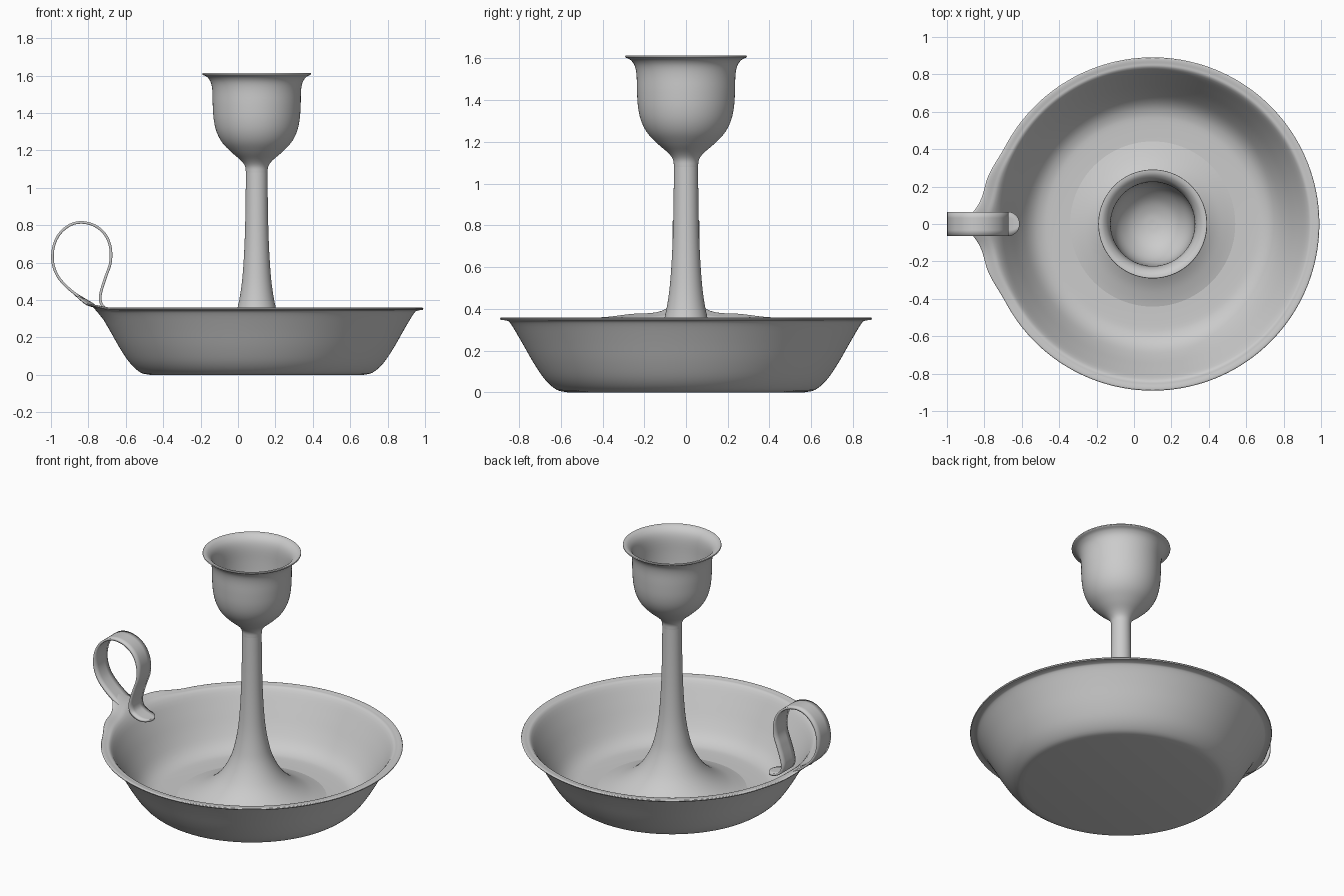
import bpy, bmesh, math
from mathutils import Vector

if "Cube" in bpy.data.objects:
    bpy.data.objects.remove(bpy.data.objects["Cube"])

CX = 0.10  # axis of the dish, stem and cup


def smooth_path(pts, steps=4):
    """Catmull-Rom curve through the given 2D points."""
    p = [Vector(q) for q in pts]
    p = [2 * p[0] - p[1]] + p + [2 * p[-1] - p[-2]]
    out = []
    for i in range(1, len(p) - 2):
        a, b, c, d = p[i - 1:i + 3]
        for s in range(steps):
            t = s / steps
            out.append(0.5 * (2 * b + (c - a) * t + (2 * a - 5 * b + 4 * c - d) * t * t
                              + (3 * b - a - 3 * c + d) * t ** 3))
    return out + [p[-2]]


def finish(name, bm, angle=50):
    bmesh.ops.recalc_face_normals(bm, faces=bm.faces)
    me = bpy.data.meshes.new(name)
    bm.to_mesh(me)
    bm.free()
    ob = bpy.data.objects.new(name, me)
    bpy.context.collection.objects.link(ob)
    bpy.ops.object.select_all(action='DESELECT')
    bpy.context.view_layer.objects.active = ob
    ob.select_set(True)
    bpy.ops.object.shade_smooth_by_angle(angle=math.radians(angle))
    return ob


def lathe(profile, seg):
    """Revolve an (r, z) profile about the vertical axis at CX."""
    bm = bmesh.new()
    vs = [bm.verts.new((CX - r, 0, z)) for r, z in profile]
    es = [bm.edges.new(e) for e in zip(vs, vs[1:])]
    bmesh.ops.spin(bm, geom=vs + es, cent=(CX, 0, 0), axis=(0, 0, 1),
                   angle=2 * math.pi, steps=seg, use_duplicate=False)
    bmesh.ops.remove_doubles(bm, verts=bm.verts, dist=1e-5)
    return bm


# Dish: flat base, sloping wall, small flat lip
outer = smooth_path([(0.57, 0), (0.62, 0.012), (0.675, 0.06), (0.73, 0.14), (0.79, 0.245),
                     (0.84, 0.328), (0.86, 0.343), (0.888, 0.347)])
inner = smooth_path([(0.891, 0.353), (0.885, 0.359), (0.86, 0.356), (0.83, 0.343), (0.775, 0.25),
                     (0.715, 0.145), (0.66, 0.07), (0.6, 0.032), (0.52, 0.022), (0.3, 0.02)])
dish = lathe([(0, 0)] + outer + inner + [(0, 0.02)], 192)

# Pull the lip outward and upward into the root of the handle
for v in dish.verts:
    r = math.hypot(v.co.x - CX, v.co.y)
    if v.co.x < 0 and r > 0.82:
        t = (r - 0.82) / 0.07
        y = abs(v.co.y)
        s = min(max((0.42 - y) / 0.2, 0), 1)
        s = s * s * (3 - 2 * s)
        g = math.exp(-(y / 0.09) ** 2)
        v.co.x -= t * (0.028 * s + 0.07 * g)
        v.co.z += t * (0.02 * s + 0.07 * g)
finish("dish", dish)

# Stem: wide flare rising out of the dish floor
stem = smooth_path([(0.46, 0.016), (0.40, 0.032), (0.33, 0.058), (0.26, 0.1), (0.2, 0.155),
                    (0.155, 0.22), (0.122, 0.29), (0.102, 0.36), (0.085, 0.45), (0.074, 0.55),
                    (0.065, 0.7), (0.06, 0.88), (0.058, 1.09), (0.06, 1.13)])
finish("stem", lathe(stem, 96))

# Candle cup: bell outside, flared rim, round hollow
cup = smooth_path([(0.058, 1.08), (0.062, 1.115), (0.085, 1.147), (0.135, 1.19), (0.183, 1.24),
                   (0.213, 1.295), (0.229, 1.36), (0.235, 1.44), (0.237, 1.52), (0.246, 1.565),
                   (0.265, 1.592), (0.288, 1.604), (0.291, 1.610), (0.286, 1.614),
                   (0.262, 1.606), (0.238, 1.578), (0.226, 1.53), (0.223, 1.44), (0.217, 1.36),
                   (0.2, 1.3), (0.168, 1.25), (0.12, 1.207), (0.06, 1.182), (0, 1.175)])
finish("candle_cup", lathe(cup, 96))

# Handle: a looped flat strip with a rounded tip inside the dish
path = smooth_path([(-0.80, 0.382), (-0.86, 0.425), (-0.92, 0.475), (-0.965, 0.53), (-0.99, 0.6),
                    (-0.987, 0.68), (-0.957, 0.75), (-0.9, 0.80), (-0.835, 0.815), (-0.765, 0.797),
                    (-0.71, 0.75), (-0.682, 0.68), (-0.682, 0.6), (-0.705, 0.53), (-0.728, 0.46),
                    (-0.737, 0.41), (-0.725, 0.37), (-0.69, 0.347), (-0.65, 0.337),
                    (-0.612, 0.334)], 6)
bm = bmesh.new()
rows = []
for x, z in path:
    d = (x + 0.611) / -0.065
    w = 0.065
    if z < 0.36 and d < 1:
        w *= math.sqrt(max(1 - (1 - d) ** 2, 0.02))
    rows.append([bm.verts.new((x, k * w, z)) for k in (-1, -0.5, 0, 0.5, 1)])
for a, b in zip(rows, rows[1:]):
    for i in range(4):
        bm.faces.new((a[i], a[i + 1], b[i + 1], b[i]))
handle = finish("handle", bm)
mod = handle.modifiers.new("thickness", 'SOLIDIFY')
mod.thickness = 0.014
mod.offset = 0
